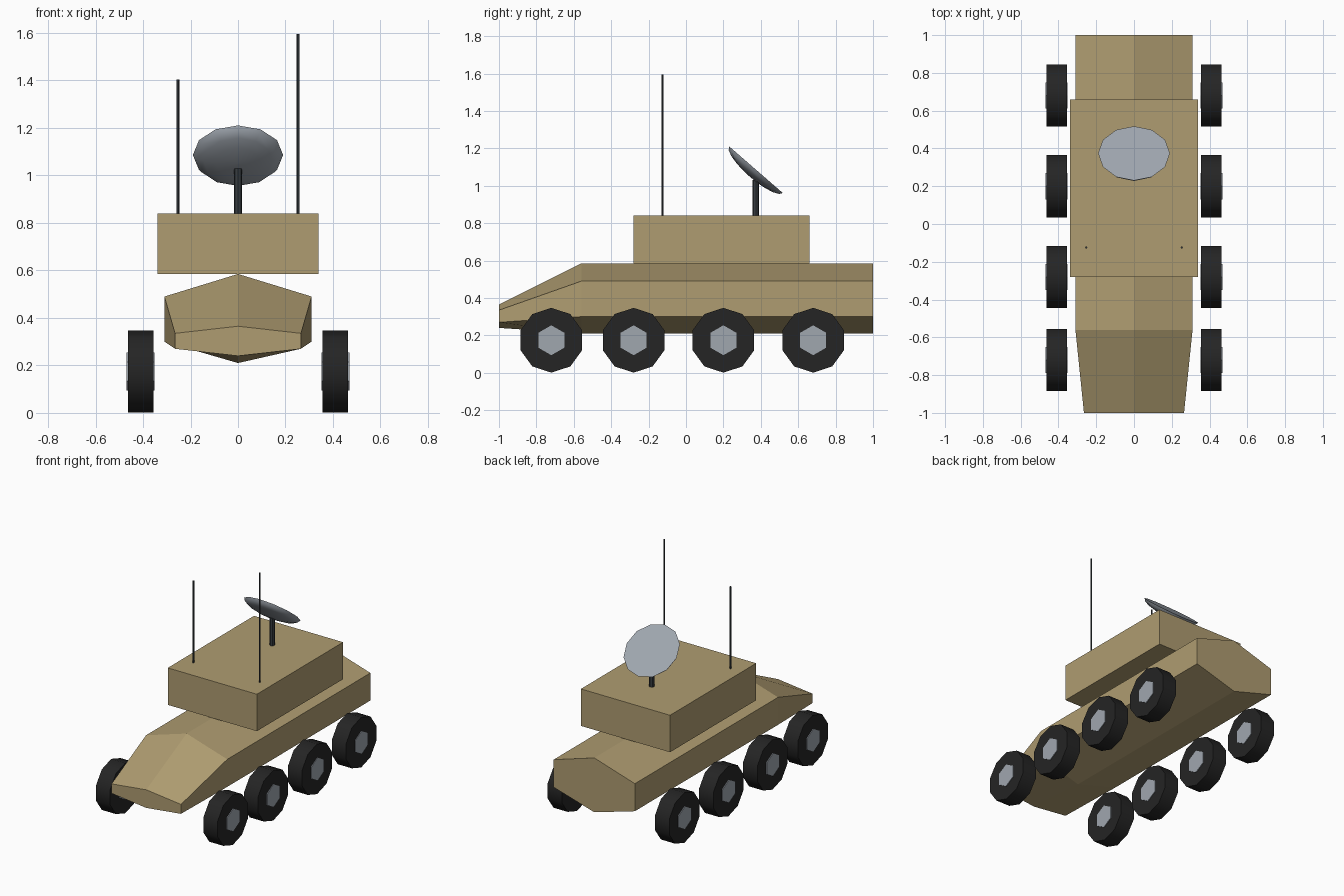
import bpy, bmesh
from math import sin, cos, pi, radians
from mathutils import Matrix, Vector

cube = bpy.data.objects.get("Cube")
if cube:
    bpy.data.objects.remove(cube, do_unlink=True)


def material(name, rgb):
    m = bpy.data.materials.new(name)
    m.use_nodes = True
    m.diffuse_color = (*rgb, 1)
    m.node_tree.nodes["Principled BSDF"].inputs["Base Color"].default_value = (*rgb, 1)
    return m


tan = material("desert_tan", (0.43, 0.335, 0.165))
rubber = material("black_rubber", (0.018, 0.018, 0.018))
steel = material("light_steel", (0.35, 0.385, 0.43))
dark = material("dark_metal", (0.038, 0.046, 0.052))


def loft(name, rings, mat, smooth=False):
    """Skin a series of equal-sized rings and cap both ends."""
    bm = bmesh.new()
    rows = [[bm.verts.new(p) for p in ring] for ring in rings]
    n = len(rows[0])
    for a, b in zip(rows, rows[1:]):
        for i in range(n):
            j = (i + 1) % n
            bm.faces.new((a[i], a[j], b[j], b[i]))
    bm.faces.new(rows[0])
    bm.faces.new(rows[-1])
    bmesh.ops.recalc_face_normals(bm, faces=bm.faces)
    mesh = bpy.data.meshes.new(name)
    bm.to_mesh(mesh)
    bm.free()
    mesh.materials.append(mat)
    obj = bpy.data.objects.new(name, mesh)
    bpy.context.collection.objects.link(obj)
    if smooth:
        bpy.ops.object.select_all(action='DESELECT')
        obj.select_set(True)
        bpy.context.view_layer.objects.active = obj
        bpy.ops.object.shade_smooth_by_angle(angle=radians(40))
    return obj


def circle(r, z, n):
    return [Vector((r * cos(2 * pi * i / n), r * sin(2 * pi * i / n), z)) for i in range(n)]


def rod(name, x, y, z0, z1, r, n, mat):
    rod_obj = loft(name, [circle(r, z0, n), circle(r, z1, n)], mat, True)
    rod_obj.location = (x, y, 0)


# Hull: a six-sided section that tapers to the nose
def hull_section(y, half, ridge, shoulder, chine, keel):
    return [(0, y, ridge), (half, y, shoulder), (half, y, chine),
            (0, y, keel), (-half, y, chine), (-half, y, shoulder)]


loft("hull", [hull_section(-1, 0.265, 0.365, 0.335, 0.27, 0.24),
              hull_section(-0.56, 0.31, 0.585, 0.49, 0.30, 0.21),
              hull_section(1, 0.31, 0.585, 0.49, 0.30, 0.21)], tan)

# Cabin block resting on the hull ridge
loft("cabin", [[(-0.34, y, 0.585), (0.34, y, 0.585), (0.34, y, 0.84), (-0.34, y, 0.84)]
               for y in (-0.28, 0.66)], tan)


# Wheels: ten-sided tyres with six-sided hubs showing on both faces
def wheel_part(name, x, y, r, half_width, n, mat):
    part = loft(name, [circle(r, -half_width, n), circle(r, half_width, n)], mat, True)
    part.rotation_euler = (0, pi / 2, 0)
    part.location = (x, y, 0.174)


for side, sx in (("left", 1), ("right", -1)):
    for i, y in enumerate((-0.72, -0.28, 0.20, 0.68), 1):
        wheel_part(f"{side}_tyre_{i}", sx * 0.41, y, 0.173, 0.054, 10, rubber)
        wheel_part(f"{side}_hub_{i}", sx * 0.41, y, 0.08, 0.059, 6, steel)

# Whip antennas
rod("left_antenna", 0.253, -0.125, 0.83, 1.595, 0.006, 6, dark)
rod("right_antenna", -0.253, -0.125, 0.83, 1.405, 0.006, 6, dark)

# Dish on its mast: a shallow bowl with a flat face, tilted to the rear
rod("dish_mast", 0, 0.373, 0.83, 1.03, 0.017, 8, dark)
bowl = [circle(0.19 * cos(t), -0.05 * sin(t), 12)
        for t in (radians(a) for a in (0, 20, 40, 60, 78, 89))]
dish = loft("dish", bowl, steel, True)
dish.matrix_world = Matrix.Translation((0, 0.374, 1.086)) @ Matrix.Rotation(radians(-41), 4, 'X')
